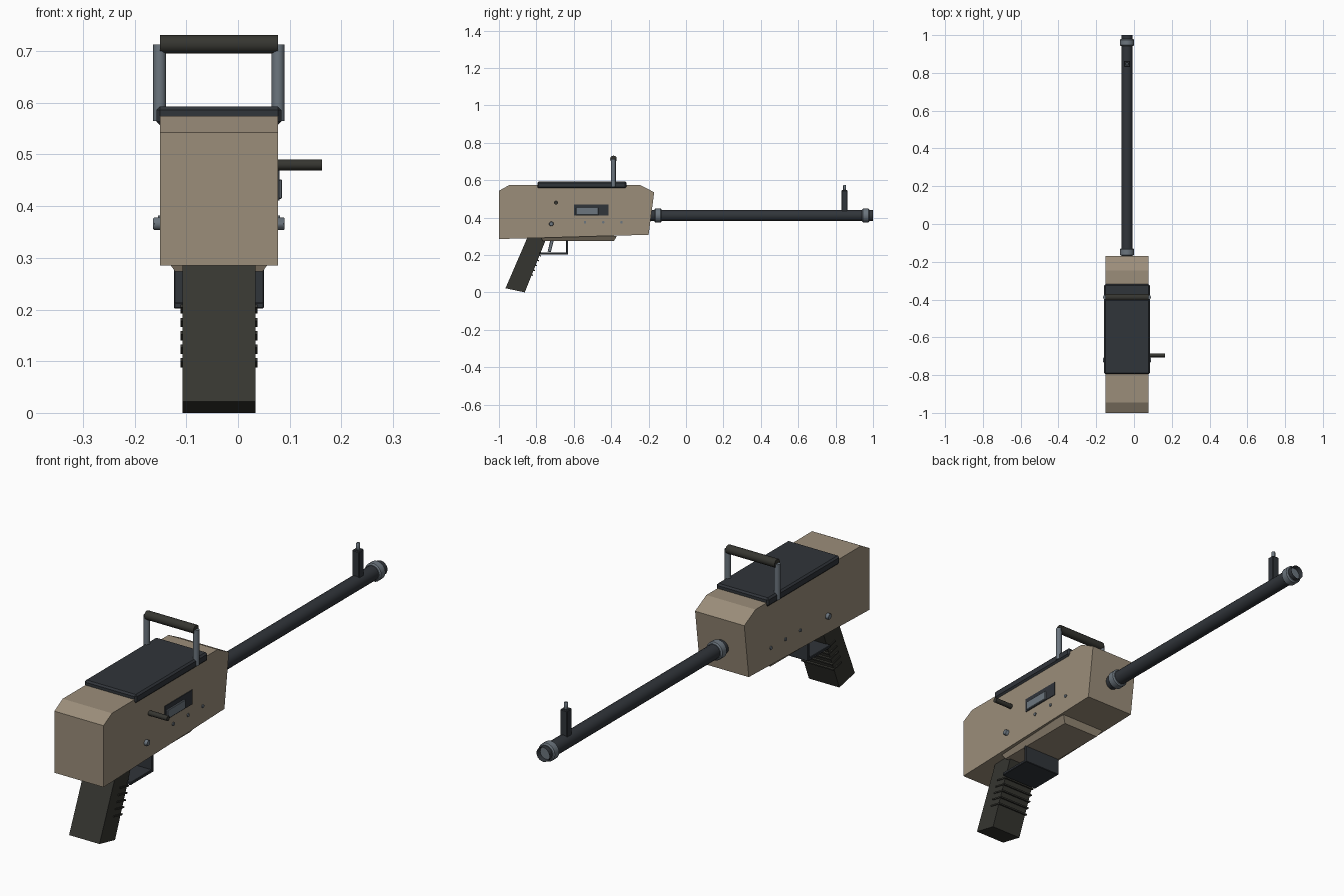
import bpy, bmesh
from math import radians, atan2
from mathutils import Vector, Matrix

if "Cube" in bpy.data.objects:
    bpy.data.objects.remove(bpy.data.objects["Cube"])

CX = -0.037  # centre plane of the weapon


def mat(name, r, g, b):
    m = bpy.data.materials.new(name)
    m.diffuse_color = (r, g, b, 1)
    m.use_nodes = True
    m.node_tree.nodes["Principled BSDF"].inputs["Base Color"].default_value = m.diffuse_color
    return m


TAN = mat("tan", 0.33, 0.27, 0.195)
DARK = mat("dark_steel", 0.03, 0.035, 0.042)
GRIP = mat("grip_black", 0.036, 0.036, 0.03)
STEEL = mat("steel", 0.15, 0.18, 0.21)


def finish(bm, name, m, bevel=0, smooth=False):
    bmesh.ops.recalc_face_normals(bm, faces=bm.faces)
    me = bpy.data.meshes.new(name)
    bm.to_mesh(me)
    bm.free()
    ob = bpy.data.objects.new(name, me)
    bpy.context.collection.objects.link(ob)
    me.materials.append(m)
    if bevel:
        b = ob.modifiers.new("bevel", 'BEVEL')
        b.width, b.segments = bevel, 1
    if smooth:
        bpy.context.view_layer.objects.active = ob
        ob.select_set(True)
        bpy.ops.object.shade_smooth_by_angle(angle=radians(35))
        ob.select_set(False)
    return ob


def box(name, lo, hi, m, bevel=0, tilt=0):
    lo, hi = Vector(lo), Vector(hi)
    bm = bmesh.new()
    bmesh.ops.create_cube(bm, size=1)
    bmesh.ops.scale(bm, vec=hi - lo, verts=bm.verts)
    bmesh.ops.rotate(bm, matrix=Matrix.Rotation(tilt, 3, 'X'), verts=bm.verts)
    bmesh.ops.translate(bm, vec=(lo + hi) / 2, verts=bm.verts)
    return finish(bm, name, m, bevel)


def rod(name, a, b, r, m, sides=16, bevel=0, bore=0):
    a, b = Vector(a), Vector(b)
    d = b - a
    bm = bmesh.new()
    bmesh.ops.create_cone(bm, cap_ends=True, segments=sides, radius1=r, radius2=r, depth=d.length)
    if bore:
        top = [f for f in bm.faces if f.normal.z > 0.9]
        bmesh.ops.inset_region(bm, faces=top, thickness=r - bore)
        bmesh.ops.translate(bm, vec=(0, 0, -0.08), verts=top[0].verts)
    M = Matrix.Translation((a + b) / 2) @ d.to_track_quat('Z', 'Y').to_matrix().to_4x4()
    bmesh.ops.transform(bm, matrix=M, verts=bm.verts)
    return finish(bm, name, m, bevel, True)


def profile(name, pts, half, m, bevel=0):
    bm = bmesh.new()
    f = bm.faces.new([bm.verts.new((CX - half, y, z)) for y, z in pts])
    ext = bmesh.ops.extrude_face_region(bm, geom=[f])
    bmesh.ops.translate(bm, vec=(2 * half, 0, 0),
                        verts=[v for v in ext["geom"] if isinstance(v, bmesh.types.BMVert)])
    return finish(bm, name, m, bevel)


# Receiver body
profile("receiver", [(-1, 0.285), (-1, 0.543), (-0.945, 0.574), (-0.245, 0.574),
                     (-0.17, 0.535), (-0.2, 0.308)], 0.114, TAN)
box("top_cover", (CX - 0.121, -0.795, 0.557), (CX + 0.121, -0.318, 0.593), DARK, 0.007)

# Lower housing plate, tapered toward its underside
bm = bmesh.new()
bmesh.ops.create_cube(bm, size=1)
for v in bm.verts:
    k = 0.085 if v.co.z < 0 else 0.105
    v.co = (CX + 2 * k * v.co.x, -0.575 + v.co.y * (0.38 if v.co.z < 0 else 0.41),
            0.274 if v.co.z < 0 else 0.302)
finish(bm, "lower_plate", TAN)

# Barrel with collars and muzzle bore
rod("barrel", (CX, -0.22, 0.411), (CX, 1.0, 0.411), 0.03, DARK, 20, 0, 0.017)
for n, y0, y1 in (("barrel_collar", -0.168, -0.13), ("muzzle_collar", 0.942, 0.98)):
    rod(n, (CX, y0, 0.411), (CX, y1, 0.411), 0.038, STEEL, 20, 0.005)

# Front sight
box("sight_post", (CX - 0.016, 0.831, 0.43), (CX + 0.016, 0.864, 0.546), DARK, 0.003)
rod("sight_pin", (CX, 0.848, 0.54), (CX, 0.848, 0.574), 0.008, STEEL, 10, 0.002)

# Carry handle
for s, n in ((-1, "left"), (1, "right")):
    x = CX + s * 0.1145
    rod("handle_post_" + n, (x, -0.388, 0.565), (x, -0.388, 0.713), 0.0125, STEEL, 12)
rod("handle_bar", (CX - 0.114, -0.388, 0.713), (CX + 0.114, -0.388, 0.713), 0.018, GRIP, 12)

# Ejection port and bolt
xs = CX + 0.114
box("port_recess", (xs - 0.02, -0.598, 0.411), (xs + 0.003, -0.414, 0.471), DARK)
box("bolt_plate", (xs - 0.01, -0.588, 0.414), (xs + 0.008, -0.468, 0.452), STEEL, 0.002)
rod("charging_handle", (xs - 0.02, -0.695, 0.48), (0.163, -0.695, 0.48), 0.0105, GRIP, 12)

# Receiver pins, through both sides
rod("pivot_pin", (CX - 0.127, -0.72, 0.366), (CX + 0.127, -0.72, 0.366), 0.0125, STEEL, 12, 0.002)
for i, y in enumerate((-0.54, -0.442, -0.345)):
    rod(f"rivet_{i + 1}", (CX - 0.118, y, 0.375), (CX + 0.118, y, 0.375), 0.007, STEEL, 10)

# Pistol grip with front ridges
profile("pistol_grip", [(-0.965, 0.022), (-0.862, 0), (-0.748, 0.285), (-0.75, 0.3),
                        (-0.845, 0.3)], 0.0705, GRIP)
lean = -atan2(0.022, 0.103)
for i in range(5):
    z = 0.094 + 0.026 * i
    y = -0.862 + z * 0.4
    box(f"grip_ridge_{i + 1}", (CX - 0.0745, y - 0.05, z), (CX + 0.0745, y + 0.008, z + 0.006),
        GRIP, 0, lean)

# Trigger guard and trigger
box("guard_floor", (CX - 0.087, -0.782, 0.202), (CX + 0.087, -0.63, 0.214), DARK, 0.002)
box("guard_front", (CX - 0.087, -0.642, 0.204), (CX + 0.087, -0.63, 0.28), DARK, 0.002)
box("trigger", (CX - 0.015, -0.732, 0.215), (CX + 0.015, -0.714, 0.285), STEEL, 0.002, radians(-14))
